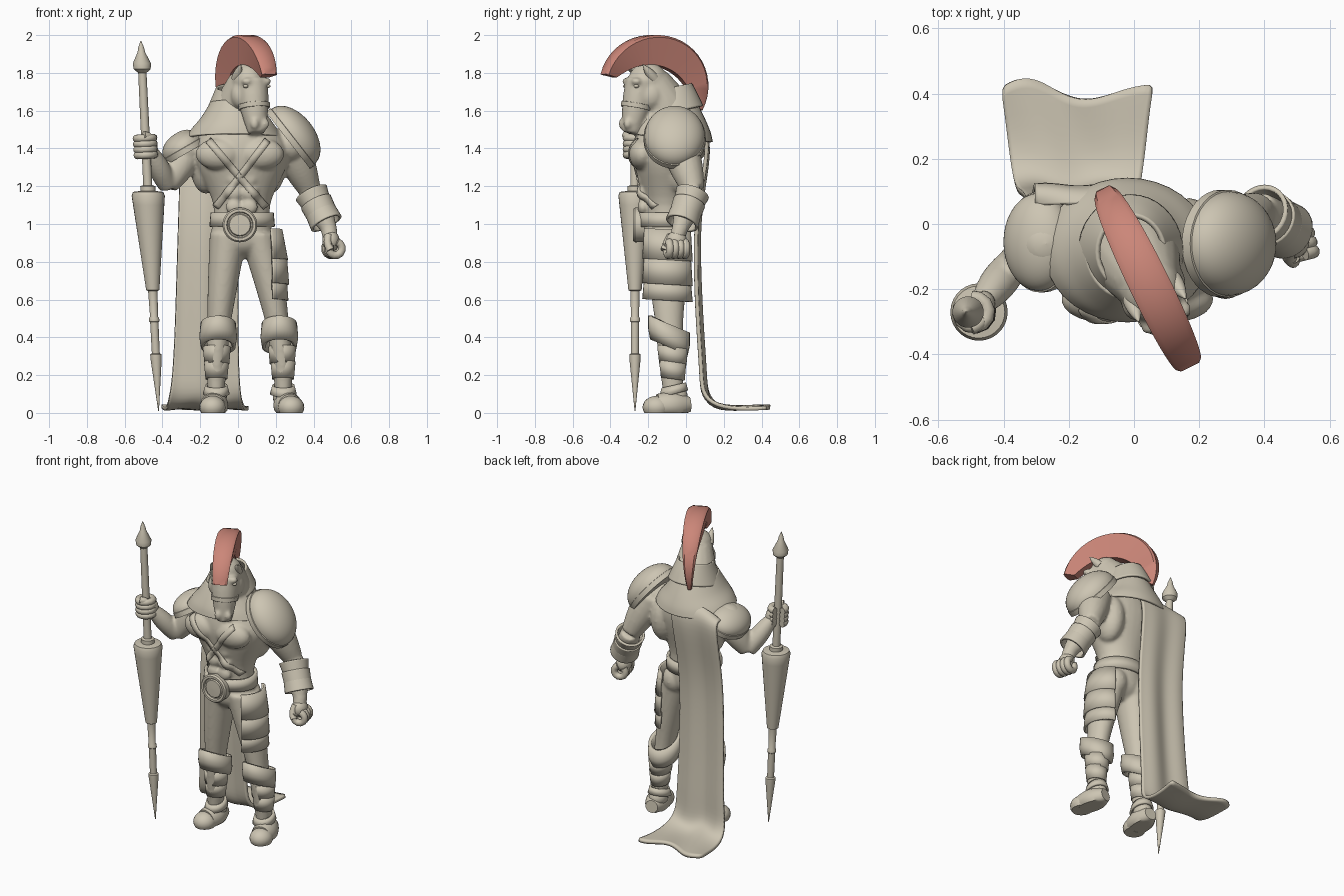
import bpy, bmesh, math
from math import sin, cos, pi, radians
from mathutils import Vector, Matrix

if "Cube" in bpy.data.objects:
    bpy.data.objects.remove(bpy.data.objects["Cube"])


def material(name, colour):
    mat = bpy.data.materials.new(name)
    mat.use_nodes = True
    mat.diffuse_color = (*colour, 1)
    mat.node_tree.nodes["Principled BSDF"].inputs["Base Color"].default_value = (*colour, 1)
    return mat


STONE = material("warm_stone", (.61, .56, .45))
RED = material("dusty_red", (.6, .24, .19))
RIGHT_AND_LEFT = (("right", -1), ("left", 1))
made = []


def finish(name, bm, mat=STONE, thick=0, subsurf=0):
    bmesh.ops.recalc_face_normals(bm, faces=bm.faces)
    mesh = bpy.data.meshes.new(name)
    bm.to_mesh(mesh)
    bm.free()
    mesh.materials.append(mat)
    ob = bpy.data.objects.new(name, mesh)
    bpy.context.scene.collection.objects.link(ob)
    if subsurf:
        smooth = ob.modifiers.new("Smooth", "SUBSURF")
        smooth.levels = smooth.render_levels = subsurf
    if thick:
        shell = ob.modifiers.new("Thickness", "SOLIDIFY")
        shell.thickness, shell.offset = thick, 0
    made.append(ob)
    return ob


def spline(keys, steps=5):
    """Smooth list of points through a few key points."""
    pts = [Vector(k) for k in (keys[0], *keys, keys[-1])]
    out = []
    for before, start, end, after in zip(pts, pts[1:], pts[2:], pts[3:]):
        pull, push = (end - before) / 2, (after - start) / 2
        for k in range(steps):
            t = k / steps
            ease = t * t * (3 - 2 * t)
            out.append(start.lerp(end, ease) + pull * t * (1 - t) ** 2 - push * t * t * (1 - t))
    return out + [pts[-1]]


def loft(bm, rings, closed=True, cap=True):
    grid = [[bm.verts.new(p) for p in ring] for ring in rings]
    count = len(grid[0])
    for lower, upper in zip(grid, grid[1:]):
        for i in range(count if closed else count - 1):
            j = (i + 1) % count
            bm.faces.new((lower[i], lower[j], upper[j], upper[i]))
    if cap and closed:
        bm.faces.new(grid[0])
        bm.faces.new(grid[-1])


def stack(bm, rows, slope=0, arc=None, cap=True, sides=36):
    """Level ellipses (x, y, z, x radius, y radius); slope raises the front edge."""
    first, last = arc or (0, 360)
    count = sides + 1 if arc else sides
    turns = [radians(first + (last - first) * i / sides) for i in range(count)]
    loft(bm, [[Vector((x + rx * cos(a), y + ry * sin(a), z - slope * ry * sin(a))) for a in turns]
              for x, y, z, rx, ry in rows], arc is None, cap)


def band(name, x, y, rows, thick=.014, **options):
    bm = bmesh.new()
    stack(bm, [(x, y, *row) for row in rows], cap=False, **options)
    finish(name, bm, thick=thick)


def sweep(bm, path, radii, up=(0, 1, 0), cap=True, sides=18):
    rings = []
    for i, point in enumerate(path):
        along = (path[min(i + 1, len(path) - 1)] - path[max(i - 1, 0)]).normalized()
        across = along.cross(Vector(up)).normalized()
        other = along.cross(across)
        rings.append([point + radii[i] * (across * cos(2 * pi * k / sides) + other * sin(2 * pi * k / sides))
                      for k in range(sides)])
    loft(bm, rings, True, cap)


def tube(bm, start, end, r_start, r_end, swell=0, **options):
    """Straight limb whose middle bulges by swell."""
    steps = [k / 10 for k in range(11)]
    sweep(bm, [Vector(start).lerp(Vector(end), t) for t in steps],
          [r_start + (r_end - r_start) * t + swell * sin(pi * t) for t in steps], **options)


def ball(bm, loc, size):
    bmesh.ops.create_uvsphere(bm, u_segments=20, v_segments=12, radius=1,
                              matrix=Matrix.Translation(loc) @ Matrix.Diagonal((*size, 1)))


def at_head(forward, side, up):
    """Point measured from the skull centre along the turned head."""
    return Vector((.06 + forward * .44 + side * .9, -.21 - forward * .9 + side * .44, 1.75 + up))


def leg_x(hip, foot, z):
    return hip + (foot - hip) * sin((.9 - z) / .8 * pi / 2)


LEGS = (("right", -.055, -.115), ("left", .115, .24))
RIGHT_ELBOW, RIGHT_WRIST = Vector((-.37, -.12, 1.2)), Vector((-.47, -.25, 1.4))
LEFT_ELBOW, LEFT_WRIST = Vector((.38, .04, 1.18)), Vector((.48, -.03, .98))

# Body: overlapping muscle forms fused into one skin
bm = bmesh.new()
trunk = spline([(.82, .05, .05), (.9, .16, .12), (1.1, .15, .12), (1.3, .235, .17),
                (1.4, .25, .18), (1.5, .19, .16), (1.6, .12, .12)])
stack(bm, [(.02, -.1, *row) for row in trunk])
for side, s in RIGHT_AND_LEFT:
    ball(bm, (s * .11 + .01, -.23, 1.37), (.125, .072, .085))  # chest
    ball(bm, (s * .27, -.06, 1.41 + s * .01), (.1, .105, .1))  # shoulder
    ball(bm, (s * .17, -.03, 1.32), (.085, .11, .16))  # back
    ball(bm, (s * .08 + .03, -.05, .91), (.08, .08, .09))  # seat
    for row in range(3):
        ball(bm, (s * .04 + .02, -.227, 1.09 + row * .075), (.046, .03, .042))
for side, hip, foot in LEGS:
    thigh_to_ankle = spline([(.95, .1), (.65, .077), (.45, .06), (.3, .056), (.05, .04)])
    stack(bm, [(leg_x(hip, foot, z), -.1 + .04 * (1 - z) ** 2, z, r, r * 1.2) for z, r in thigh_to_ankle])
tube(bm, (-.25, -.06, 1.41), RIGHT_ELBOW, .08, .05, .015)
tube(bm, RIGHT_ELBOW, RIGHT_WRIST, .05, .034, .015)
tube(bm, (.27, -.04, 1.43), LEFT_ELBOW, .1, .06, .01)
tube(bm, LEFT_ELBOW, LEFT_WRIST, .06, .044, .014)
tube(bm, LEFT_WRIST, (.49, -.05, .92), .044, .04)

# Neck, skull and hanging muzzle
tube(bm, (-.02, -.05, 1.5), at_head(-.03, 0, .01), .15, .095, .01)
ball(bm, at_head(-.01, 0, .01), (.092, .105, .095))
tube(bm, at_head(.03, 0, .01), at_head(.09, 0, -.27), .082, .045, .012)
for side, s in RIGHT_AND_LEFT:
    ball(bm, at_head(0, s * .06, -.07), (.045, .06, .07))  # cheek
    ball(bm, at_head(.085, s * .055, .005), (.03, .03, .02))  # brow
    ball(bm, at_head(.125, s * .03, -.22), (.024, .022, .03))  # nostril
body = finish("body", bm)
fuse = body.modifiers.new("Fuse", "REMESH")
fuse.mode, fuse.voxel_size, fuse.use_smooth_shade = "VOXEL", .01, True
soften = body.modifiers.new("Soften", "SMOOTH")
soften.factor, soften.iterations = .5, 6

# Ears, eyes and bridle
for side, s in RIGHT_AND_LEFT:
    bm = bmesh.new()
    tube(bm, at_head(-.01, s * .07, .02), at_head(.06, s * .08, .095), .028, .002, .006)
    finish(side + "_ear", bm)
    bm = bmesh.new()
    ball(bm, at_head(.09, s * .065, -.02), (.014, .014, .01))
    finish(side + "_eye", bm)
bm = bmesh.new()
tube(bm, at_head(.055, 0, -.115), at_head(.06, 0, -.14), .08, .078, cap=False)
finish("noseband", bm, thick=.01)

# Crest: a fan that thickens over the crown and tapers down the neck
bm = bmesh.new()
rings = []
for k in range(25):
    t = k / 24
    angle = radians(165 - 190 * t)
    depth = .58 * math.sqrt(sin(pi * (.05 + .93 * t)))
    width = .062 * sin(pi * (.25 + .68 * t))
    outline = [(1 - depth, -.6), (.96, -1), (1, -.7), (1, .7), (.96, 1), (1 - depth, .6)]
    rings.append([at_head(-.045 - .31 * reach * cos(angle), width * across, -.03 + .28 * reach * sin(angle))
                  for reach, across in outline])
loft(bm, rings)
finish("crest", bm, RED)

# Layered collar
band("upper_collar", -.01, -.085, spline([(1.72, .1, .11), (1.66, .125, .14), (1.59, .155, .17)]), slope=-.2)
band("shoulder_mantle", -.02, -.08,
     spline([(1.64, .12, .14), (1.56, .17, .18), (1.5, .22, .205), (1.455, .25, .215)]), slope=.1)


# Pauldrons: domes with a raised rim
def pauldron(name, loc, tilt, rx, ry, depth):
    bm = bmesh.new()
    rim = [(0, 0, z, rx * 1.03, ry * 1.03) for z in (-.02, .012)]
    arcs = [k * pi / 25 for k in range(13)]
    stack(bm, rim + [(0, 0, .014 + depth * sin(a), rx * cos(a), ry * cos(a)) for a in arcs])
    bm.transform(Matrix.Translation(loc) @ Matrix.Rotation(radians(tilt), 4, "Y"))
    finish(name, bm)


pauldron("left_pauldron", (.28, -.06, 1.455), 52, .185, .16, .115)
pauldron("right_pauldron", (-.285, -.055, 1.39), -30, .115, .15, .085)


# Hands: four fingers curled round a grip, a palm and a thumb
def hand(name, grip, axis, radius, palm, palm_size, thumb):
    bm = bmesh.new()
    grip, axis, finger = Vector(grip), Vector(axis).normalized(), .021
    first = axis.cross(Vector((.3, .8, .5))).normalized()
    second = axis.cross(first)
    for i in range(4):
        knuckle = grip + axis * (i - 1.5) * finger * 1.4
        curl = [radians(30 * k) for k in range(11)]
        sweep(bm, [knuckle + radius * (first * cos(a) + second * sin(a)) for a in curl],
              [finger] * len(curl), up=axis, sides=12)
    ball(bm, palm, palm_size)
    sweep(bm, spline(thumb), [finger] * 11, sides=12)
    finish(name, bm)


hand("right_hand", (-.49, -.27, 1.41), (-.05, 0, 1), .045, (-.46, -.245, 1.4), (.035, .04, .06),
     [(-.45, -.25, 1.42), (-.47, -.3, 1.46), (-.5, -.32, 1.47)])
hand("left_hand", (.505, -.05, .87), (.25, -1, 0), .036, (.492, -.05, .91), (.046, .055, .055),
     [(.48, -.08, .94), (.475, -.1, .9), (.49, -.115, .86)])

# Bracer: overlapping flared sleeves down the left forearm
for i in range(3):
    bm = bmesh.new()
    top = .08 + i * .25
    tube(bm, LEFT_ELBOW.lerp(LEFT_WRIST, top), LEFT_ELBOW.lerp(LEFT_WRIST, top + .3),
         .084 - i * .004, .07 + i * .006, cap=False, sides=28)
    finish("bracer_sleeve_" + "abc"[i], bm, thick=.014)

# Legs: knee guards, shin bands and boots
for side, hip, foot in LEGS:
    band(side + "_knee_guard", leg_x(hip, foot, .4), -.09,
         [(.35, .082, .09), (.4, .09, .1), (.47, .084, .1)], thick=.02, slope=.45)
    for part, z in (("_lower_shin_band", .18), ("_upper_shin_band", .26)):
        r = .033 + z / 10
        band(side + part, leg_x(hip, foot, z), -.07, [(z, r, r * 1.1), (z + .09, r + .008, r * 1.25)], slope=.15)
    band(side + "_boot_cuff", foot, -.065, [(.1, .064, .07), (.145, .052, .058)], slope=-.25)
    bm = bmesh.new()
    tube(bm, (foot, .02, .045), (foot * 1.15, -.15, .035), .04, .065, .02, up=(0, 0, 1))
    ball(bm, (foot * 1.17, -.155, .03), (.07, .075, .06))
    ball(bm, (foot, -.055, .085), (.056, .065, .06))
    for v in bm.verts:
        v.co.z = max(v.co.z, 0)
    finish(side + "_boot", bm)

# Hip plates on the left thigh, hanging from a cloth panel
for name, low, high, outer, taper in (("hip_cloth", .81, .97, .11, .03), ("upper_hip_plate", .68, .83, .116, .012),
                                      ("lower_hip_plate", .595, .7, .112, .008)):
    band(name, .148, -.1, [(low, outer, .132), (high, outer - taper, .122)], arc=(-72, 78), slope=.06)

# Belt and round buckle
band("belt", .022, -.107, [(.985, .165, .138), (1.06, .158, .138)], thick=.018)
bm = bmesh.new()
buckle = [(-.03, .09), (.02, .092), (.03, .084), (.03, .07), (.018, .066), (.018, .06), (.026, .055), (.028, .01)]
stack(bm, [(0, 0, z, r, r) for z, r in buckle])
bm.transform(Matrix.Translation((.01, -.25, .995)) @ Matrix.Rotation(pi / 2, 4, "X"))
finish("belt_buckle", bm)

# Crossed chest straps laid onto the skin
for name, s in (("right_chest_strap", -1), ("left_chest_strap", 1)):
    bm = bmesh.new()
    start, end = Vector((s * .155, -.6, 1.44)), Vector((.015 - s * .13, -.6, 1.09))
    across = (end - start).normalized().cross(Vector((0, 1, 0))) * .018
    loft(bm, [[start.lerp(end, k / 30) + across * edge for edge in (-1, 0, 1)] for k in range(31)], closed=False)
    strap = finish(name, bm)
    lay = strap.modifiers.new("Lay", "SHRINKWRAP")
    lay.target, lay.wrap_method, lay.wrap_mode, lay.offset = body, "PROJECT", "ABOVE_SURFACE", .002
    lay.use_project_y, lay.use_positive_direction, lay.use_negative_direction = True, True, False
    shell = strap.modifiers.new("Thickness", "SOLIDIFY")
    shell.thickness, shell.offset = .01, 0

# Cape: hangs from the right shoulder and trails on the ground
bm = bmesh.new()
rings = []
hang = spline([(.06, 1.53), (.115, 1.4), (.06, .95), (.085, .3), (.135, .05), (.41, .03)], 4)
for k, (y, z) in enumerate(hang):
    t = k / (len(hang) - 1)
    left, right = .25 * (t - .5) ** 2, -.3 - .11 * t * t
    ring = []
    for i in range(17):
        u = i / 16
        fold = .011 * sin(u * 10 + .6) * min(1, t * 2)
        hem = .1 * cos((u - .2) * 7.5) * max(0, t - .7)
        lift = .006 * sin(u * 11 + k) if z < .1 else 0
        droop = .09 * (1 - u) ** 2 * max(0, 1 - 5 * t)
        ring.append(Vector((right + (left - right) * u, y + fold + hem, z + lift - droop)))
    rings.append(ring)
loft(bm, rings, closed=False)
finish("cape", bm, thick=.02, subsurf=1)

# Lance: turned profile with a flared guard, leaning slightly outward
bm = bmesh.new()
tip = [(.01, .002), (.29, .03), (.31, .03), (.315, .021), (.48, .022), (.485, .027), (.5, .027), (.51, .021), (.645, .025)]
guard = [(.65 + .05 * k, .035 + .053 * k / 10) for k in range(11)]
shaft = [(1.17, .08), (1.175, .04), (1.2, .04), (1.205, .024), (1.8, .022)]
head = [(1.82, .045), (1.85, .048), (1.91, .02), (1.935, .015), (1.97, .002)]
stack(bm, [(-.42 - .048 * z, -.27, z, r, r) for z, r in tip + guard + shaft + head], sides=28)
finish("lance", bm)

# Smooth shading with crisp edges
for ob in bpy.context.selected_objects:
    ob.select_set(False)
for ob in made:
    ob.select_set(True)
bpy.context.view_layer.objects.active = body
bpy.ops.object.shade_smooth_by_angle(angle=radians(40))
